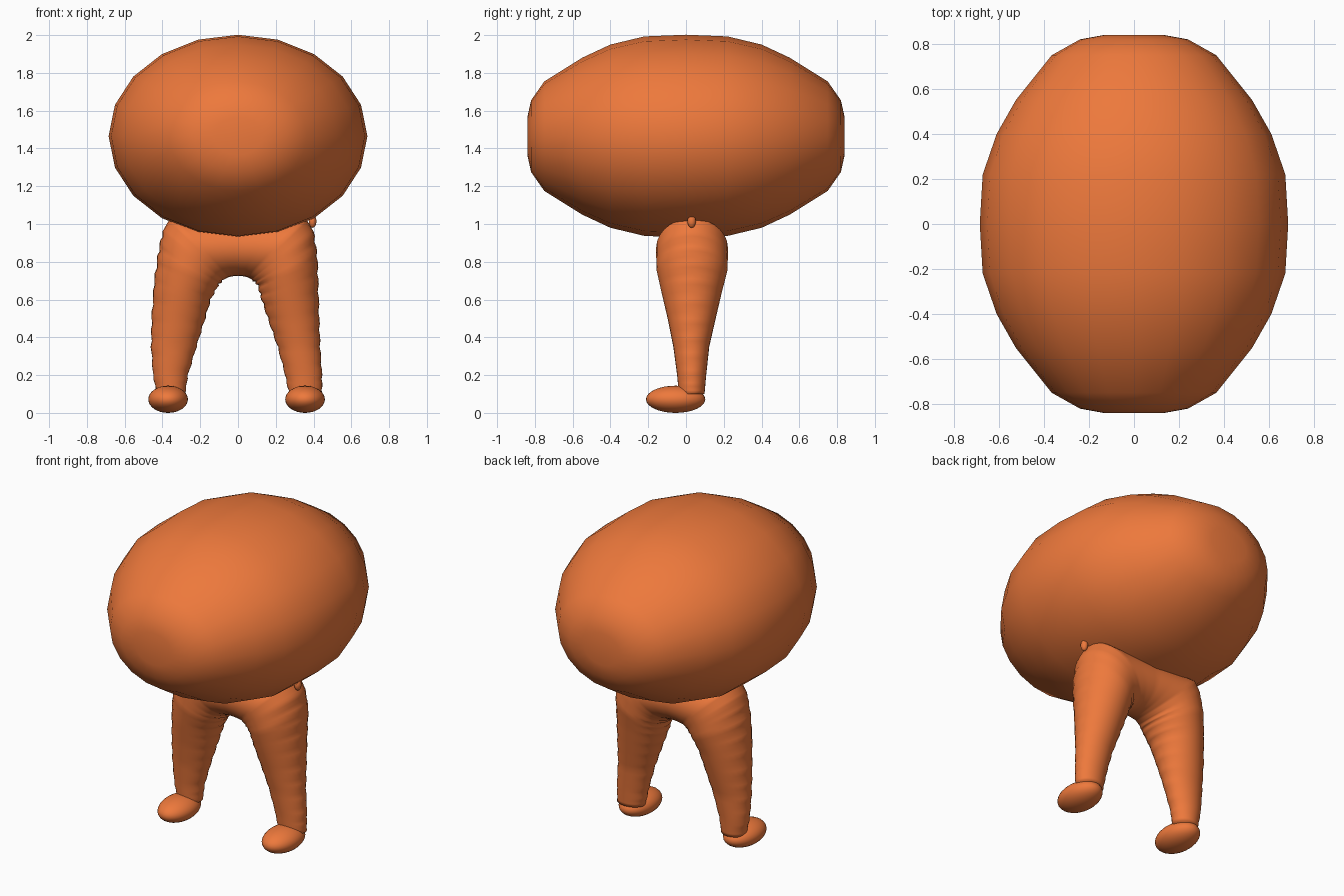
import bpy, bmesh, math
from mathutils import Vector

if "Cube" in bpy.data.objects:
    bpy.data.objects.remove(bpy.data.objects["Cube"])

mat = bpy.data.materials.new("orange")
mat.diffuse_color = (0.85, 0.19, 0.045, 1)
mat.use_nodes = True
mat.node_tree.nodes["Principled BSDF"].inputs["Base Color"].default_value = mat.diffuse_color


def loft(name, rings):
    """Skin a list of closed rings, cap both ends, shade smooth."""
    bm = bmesh.new()
    loops = [[bm.verts.new(p) for p in ring] for ring in rings]
    n = len(loops[0])
    for a, b in zip(loops, loops[1:]):
        for i in range(n):
            j = (i + 1) % n
            bm.faces.new((a[i], a[j], b[j], b[i]))
    bm.faces.new(loops[0])
    bm.faces.new(loops[-1])
    bmesh.ops.recalc_face_normals(bm, faces=bm.faces)
    return finish(name, bm)


def finish(name, bm):
    for f in bm.faces:
        f.smooth = True
    me = bpy.data.meshes.new(name)
    bm.to_mesh(me)
    bm.free()
    ob = bpy.data.objects.new(name, me)
    bpy.context.collection.objects.link(ob)
    me.materials.append(mat)
    return ob


def ellipsoid(name, centre, radii):
    bm = bmesh.new()
    bmesh.ops.create_uvsphere(bm, u_segments=32, v_segments=16, radius=1)
    bmesh.ops.scale(bm, vec=radii, verts=bm.verts)
    bmesh.ops.translate(bm, vec=centre, verts=bm.verts)
    return finish(name, bm)


# Body: blunt-ended egg lofted along y (y, half width, half height)
half = [(0.84, 0.13, 0.10), (0.82, 0.24, 0.19), (0.75, 0.365, 0.29),
        (0.55, 0.525, 0.415), (0.4, 0.61, 0.485), (0.22, 0.672, 0.528),
        (0.0, 0.685, 0.537)]
sections = [(-y, w, h) for y, w, h in half] + half[-2::-1]
SEG = 20
body_rings = []
for y, w, h in sections:
    body_rings.append([(w * math.cos(2 * math.pi * i / SEG), y,
                        1.465 + h * math.sin(2 * math.pi * i / SEG))
                       for i in range(SEG)])
loft("body", body_rings)

# Trousers: horseshoe tube; outer x, outer z, inner x, inner z, y centre, y radius
left = [(0.43, 0.10, 0.28, 0.10, 0.030, 0.068), (0.45, 0.20, 0.265, 0.20, 0.030, 0.077),
        (0.46, 0.35, 0.22, 0.35, 0.028, 0.095), (0.457, 0.50, 0.18, 0.48, 0.030, 0.125),
        (0.445, 0.68, 0.145, 0.60, 0.030, 0.160), (0.425, 0.83, 0.105, 0.675, 0.032, 0.187),
        (0.40, 0.96, 0.075, 0.705, 0.032, 0.190), (0.36, 1.03, 0.05, 0.718, 0.032, 0.190),
        (0.20, 1.03, 0.025, 0.724, 0.032, 0.185), (0.0, 1.03, 0.0, 0.725, 0.032, 0.180)]
right = [(0.445, 0.10, 0.27, 0.10, 0.030, 0.068), (0.445, 0.20, 0.25, 0.20, 0.030, 0.077),
         (0.435, 0.35, 0.21, 0.35, 0.028, 0.095), (0.43, 0.50, 0.165, 0.48, 0.030, 0.125),
         (0.425, 0.68, 0.125, 0.60, 0.030, 0.160), (0.42, 0.83, 0.105, 0.675, 0.032, 0.187),
         ] + left[6:]


def flip(row):
    return (-row[0], row[1], -row[2]) + row[3:]


path = [flip(r) for r in left] + right[-2::-1]
STEPS, N = 5, 28
trouser_rings = []
count = (len(path) - 1) * STEPS
for k in range(count + 1):
    i = min(k // STEPS, len(path) - 2)
    t = k / STEPS - i
    ox, oz, ix, iz, yc, yr = [a + (b - a) * t for a, b in zip(path[i], path[i + 1])]
    outer, inner = Vector((ox, yc, oz)), Vector((ix, yc, iz))
    mid, axis = (outer + inner) / 2, (outer - inner) / 2
    ring = []
    for s in range(N):
        a = 2 * math.pi * s / N
        # soft cloth wrinkles on the legs
        r = 1 + (0.03 * math.sin(k * 2.1 + math.sin(a)) * abs(math.cos(a))
                 if oz < 0.95 else 0)
        ring.append(mid + axis * math.cos(a) * r + Vector((0, yr * math.sin(a), 0)))
    trouser_rings.append(ring)
loft("trousers", trouser_rings)

# Small pinched tip at the right hip
ellipsoid("hip_tip", (0.395, 0.03, 1.015), (0.02, 0.022, 0.035))

# Feet
for side, x in (("left", -0.37), ("right", 0.355)):
    ellipsoid(side + "_foot", (x, -0.055, 0.072), (0.105, 0.157, 0.072))
